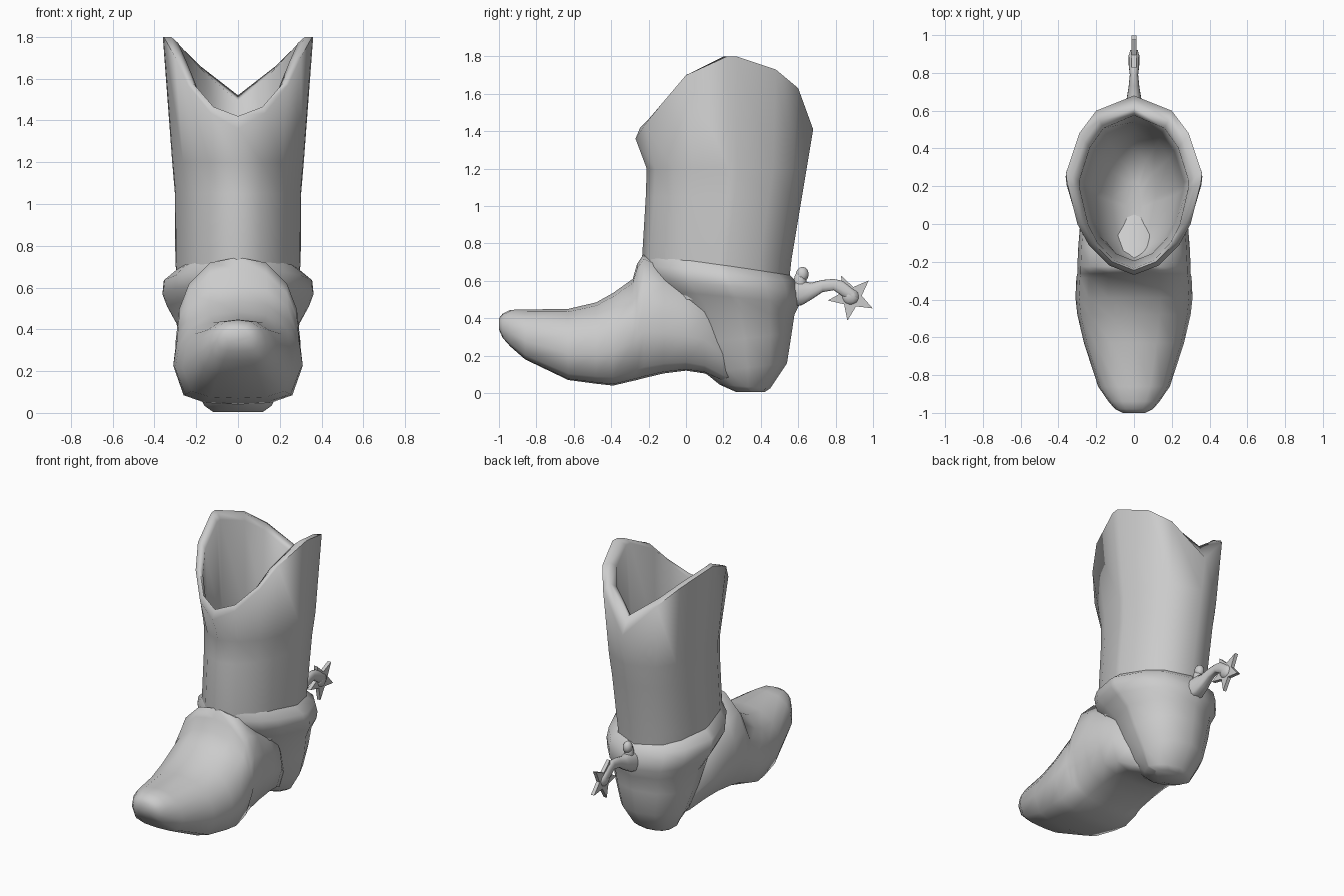
import bpy, bmesh, math
from mathutils import Vector

if "Cube" in bpy.data.objects:
    bpy.data.objects.remove(bpy.data.objects["Cube"])


def finish(name, bm, angle=70):
    bmesh.ops.recalc_face_normals(bm, faces=bm.faces)
    mesh = bpy.data.meshes.new(name)
    bm.to_mesh(mesh)
    bm.free()
    ob = bpy.data.objects.new(name, mesh)
    bpy.context.collection.objects.link(ob)
    bpy.ops.object.select_all(action='DESELECT')
    ob.select_set(True)
    bpy.context.view_layer.objects.active = ob
    bpy.ops.object.shade_smooth_by_angle(angle=math.radians(angle))
    return ob


def loft(name, rings, cap_start=True, cap_end=True, angle=80):
    bm = bmesh.new()
    rows = [[bm.verts.new(p) for p in ring] for ring in rings]
    n = len(rows[0])
    for a, b in zip(rows, rows[1:]):
        for i in range(n):
            j = (i + 1) % n
            bm.faces.new((a[i], a[j], b[j], b[i]))
    if cap_start:
        bm.faces.new(rows[0])
    if cap_end:
        bm.faces.new(rows[-1])
    return finish(name, bm, angle)


def mirrored(half):
    """Close a half outline whose first and last points lie on x = 0."""
    return half + [(-p[0], *p[1:]) for p in half[-2:0:-1]]


# Shaft: outline of the rim with its dipped front and back, (x, y, z, inner rise)
rim = [(0, .68, 1.41, .11), (.2, .60, 1.63, .03), (.29, .48, 1.73, .01),
       (.36, .27, 1.80, 0), (.355, .22, 1.80, 0), (.30, 0, 1.70, 0),
       (.24, -.11, 1.57, .01), (.13, -.22, 1.435, .03), (0, -.27, 1.36, .06)]


def outline(yf, yb, hw, z=None, tilt=0):
    """Rim outline scaled to given extents, level at z or following the rim."""
    pts = []
    for x, y, h, rise in rim:
        t = (y + .27) / .95
        zz = h + rise if z is None else z + tilt * (1 - t)
        pts.append((x / .36 * hw, yf + t * (yb - yf), zz))
    return mirrored(pts)


shaft = [outline(-.21, .54, .28, .5), outline(-.235, .565, .30, .72),
         outline(-.215, .62, .302, 1.05), outline(-.21, .645, .315, 1.2),
         mirrored([p[:3] for p in rim]),
         outline(-.245, .62, .325), outline(-.235, .575, .29)]
shaft[6] = [(x, y, z - .03) for x, y, z in shaft[6]]
# Lining narrows down to the hidden insole
shaft += [outline(-.195, .54, .265, 1.1), outline(-.20, .49, .23, .8),
          outline(-.16, .38, .12, .64), outline(-.08, .25, .04, .6)]
loft("boot_shaft", shaft, cap_start=False)

# Foot: sections along y, (y, bottom, top, half width)
section = [(0, -1), (.5, -.97), (.84, -.82), (1, -.25), (.94, .25),
           (.78, .62), (.45, .92), (0, 1)]


def slices(table):
    return [mirrored([(x * hw, y, (lo + hi) / 2 + z * (hi - lo) / 2)
                      for x, z in section]) for y, lo, hi, hw in table]


loft("boot_foot", slices([
    (-1.0, .34, .40, .06), (-.98, .295, .425, .10), (-.94, .25, .445, .135),
    (-.86, .18, .447, .19), (-.63, .07, .45, .265), (-.48, .05, .485, .30),
    (-.39, .04, .535, .31), (-.285, .065, .61, .305), (-.262, .07, .69, .30),
    (-.225, .08, .745, .30), (-.12, .105, .69, .295), (0, .12, .62, .285),
    (.1, .105, .58, .26), (.2, .06, .45, .20), (.3, .03, .3, .12)]))

# Heel and counter with its bulging collar: (front, back, half width, z, tilt)
heel = [(.27, .42, .12, .005, 0), (.18, .45, .16, .025, .02),
        (.10, .54, .215, .16, -.05), (.02, .565, .265, .32, -.06),
        (-.06, .58, .295, .42, .02), (-.16, .61, .34, .48, .07),
        (-.215, .605, .362, .535, .08), (-.235, .59, .355, .595, .09),
        (-.22, .555, .295, .63, .12)]
loft("heel_counter", [outline(*h) for h in heel], cap_end=False)

# Spur shank and its mounting knob
loft("spur_shank", slices([
    (.56, .46, .59, .06), (.62, .47, .60, .045), (.67, .50, .59, .038),
    (.73, .54, .605, .028), (.79, .55, .61, .022), (.84, .515, .60, .028),
    (.89, .49, .56, .028), (.92, .505, .54, .02)]))


def ball(name, loc, scale):
    bm = bmesh.new()
    bmesh.ops.create_uvsphere(bm, u_segments=10, v_segments=7, radius=1)
    for v in bm.verts:
        v.co = Vector(a * b + c for a, b, c in zip(v.co, scale, loc))
    return finish(name, bm)


ball("spur_knob", (0, .622, .635), (.03, .034, .04))
ball("spur_neck", (0, .61, .585), (.032, .036, .07))
ball("spur_hub", (0, .88, .515), (.03, .05, .045))

# Five-pointed rowel
star = []
for i in range(10):
    a = math.radians(-28 + 36 * i)
    r = .128 if i % 2 == 0 else .055
    star.append((.885 + r * math.cos(a), .513 + r * math.sin(a)))
loft("spur_rowel", [[(x, y, z) for y, z in star] for x in (-.012, .012)], angle=30)
